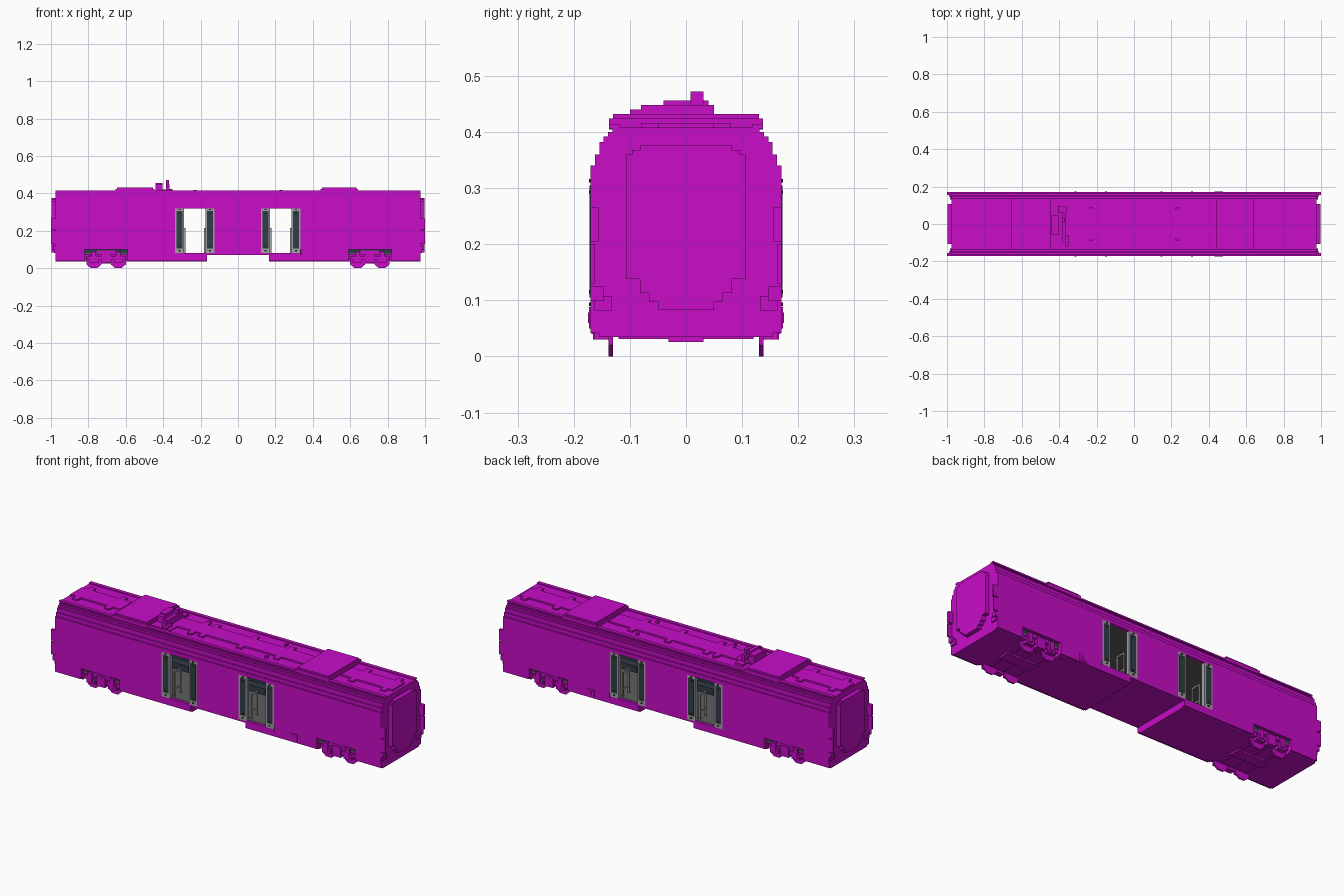
import bpy
import bmesh

default_cube = bpy.data.objects.get("Cube")
if default_cube:
    bpy.data.objects.remove(default_cube, do_unlink=True)


def make_material(name, red, green, blue):
    material = bpy.data.materials.new(name)
    material.use_nodes = True
    color = (red, green, blue, 1)
    material.diffuse_color = color
    shader = material.node_tree.nodes["Principled BSDF"]
    shader.inputs["Base Color"].default_value = color
    shader.inputs["Roughness"].default_value = 0.8
    return material


magenta = make_material("magenta", 0.58, 0.004, 0.58)
light_grey = make_material("light grey", 0.36, 0.36, 0.36)
floor_grey = make_material("floor grey", 0.11, 0.11, 0.11)
slate = make_material("dark slate", 0.03, 0.045, 0.065)
black = make_material("near black", 0.01, 0.01, 0.012)


def finish(bm, name, material):
    bmesh.ops.recalc_face_normals(bm, faces=bm.faces)
    mesh = bpy.data.meshes.new(name)
    bm.to_mesh(mesh)
    bm.free()
    mesh.materials.append(material)
    part = bpy.data.objects.new(name, mesh)
    bpy.context.collection.objects.link(part)
    return part


def boxes(name, material, blocks, mirror_x=False, mirror_y=False):
    """Join boxes, each given as an x range, a y range and a z range."""
    bm = bmesh.new()
    for x_range, y_range, z_range in blocks:
        for flip_x in ((1, -1) if mirror_x else (1,)):
            for flip_y in ((1, -1) if mirror_y else (1,)):
                ranges = ([flip_x * v for v in x_range],
                          [flip_y * v for v in y_range], z_range)
                verts = bmesh.ops.create_cube(bm, size=1)["verts"]
                for vert in verts:
                    for axis, (low, high) in enumerate(ranges):
                        vert.co[axis] = (low + high) / 2 + vert.co[axis] * (high - low)
    return finish(bm, name, material)


def extrude(name, material, outline, axis, start, end):
    """Extrude a flat outline along x (axis 0) or y (axis 1)."""
    bm = bmesh.new()
    rings = []
    for depth in (start, end):
        rings.append([bm.verts.new((depth, a, b) if axis == 0 else (a, depth, b))
                      for a, b in outline])
    bm.faces.new(rings[0])
    bm.faces.new(rings[1][::-1])
    count = len(outline)
    for i in range(count):
        j = (i + 1) % count
        bm.faces.new((rings[0][i], rings[0][j], rings[1][j], rings[1][i]))
    return finish(bm, name, material)


def mirrored(half):
    return half + [(-a, b) for a, b in reversed(half)]


# Main dimensions
end = 0.975
side = 0.17
lining = 0.155
sill = 0.08
lintel = 0.32
skirt = 0.042
bogie_x = 0.705
bay = (0.59, 0.82)
door_spans = [(-0.338, -0.125), (0.122, 0.335)]
solid_spans = [(-end, -0.338), (-0.125, 0.122), (0.335, end)]
full = (-end, end)
outer = (lining, side)
inner = (0.149, lining)

# Side walls, with door openings and cutouts above the bogies
walls = [(span, outer, (0.1, lintel)) for span in solid_spans]
walls += [(full, outer, (lintel, 0.34))]
walls += [((x0, x1), outer, (0.07, sill)) for x0, x1 in door_spans]
walls += [((-0.125, 0.122), outer, (0.07, 0.1))]
for sign in (1, -1):
    walls += [((sign * a, sign * b), outer, (skirt, 0.1))
              for a, b in ((bay[1], end), (0.338, bay[0]))]
    walls += [((sign * 0.165, sign * 0.338), outer, (skirt, 0.07))]
boxes("side_walls", magenta, walls, mirror_y=True)

# Stepped roof
steps = [(0.34, side), (0.36, 0.162), (0.382, 0.154), (0.392, 0.147),
         (0.4, 0.139), (0.408, 0.131)]
half, level = [(0.149, 0.328)], 0.328
for top, width in steps:
    half += [(width, level), (width, top)]
    level = top
extrude("roof", magenta, mirrored(half), 0, -end, end)
boxes("roof_edge_rails", magenta, [(full, (0.118, 0.137), (0.406, 0.414))], mirror_y=True)

# Raised roof strips with small side tabs
strips = [((-0.97, -0.67), (-0.05, 0.05)), ((-0.33, 0.43), (-0.05, 0.05)),
          ((0.65, 0.96), (-0.05, 0.05))]
strips += [((x - 0.015, x + 0.015), (-0.08, 0.08))
           for x in (-0.92, -0.73, -0.23, -0.17, 0.06, 0.28, 0.73, 0.92)]
boxes("roof_strips", magenta, [(x, y, (0.4, 0.416)) for x, y in strips])
boxes("roof_studs", magenta,
      [((x - 0.007, x + 0.007), (0.078, 0.092), (0.4, 0.418)) for x in (-0.23, 0.23)],
      mirror_y=True)

# Roof equipment housings
housings = []
for x0, x1 in ((-0.655, -0.447), (0.44, 0.642)):
    housings += [((x0, x1), (-0.137, 0.137), (0.404, 0.424)),
                 ((x0 + 0.008, x1 - 0.008), (-0.13, 0.13), (0.424, 0.432))]
boxes("roof_housings", magenta, housings)

# Folded current collector
boxes("current_collector", magenta, [
    ((-0.45, -0.33), (-0.11, 0.05), (0.404, 0.414)),
    ((-0.44, -0.405), (-0.06, 0.045), (0.41, 0.448)),
    ((-0.44, -0.405), (-0.04, 0.04), (0.448, 0.456)),
    ((-0.385, -0.365), (-0.1, 0.05), (0.412, 0.44)),
    ((-0.385, -0.365), (-0.08, 0.05), (0.44, 0.448)),
    ((-0.385, -0.368), (0.008, 0.031), (0.44, 0.472)),
    ((-0.37, -0.35), (-0.12, -0.06), (0.41, 0.424)),
    ((-0.405, -0.36), (0.06, 0.095), (0.4, 0.42))])

# Underframe: deep floor at both ends, shallow in the middle
boxes("underframe", magenta, [
    ((0.165, bay[0]), (-lining, lining), (0.035, 0.075)),
    ((bay[1], end), (-lining, lining), (0.035, 0.075)),
    (bay, (-0.125, 0.125), (0.035, 0.075)),
    (bay, (-lining, lining), (0.07, 0.076)),
    ((0.61, 0.8), (-0.031, 0.031), (0.026, 0.04))], mirror_x=True)
boxes("middle_floor", magenta, [((-0.17, 0.17), (-lining, lining), (0.07, 0.076))])
boxes("underframe_crossbars", magenta,
      [((x, x + 0.015), (-0.12, 0.12), (0.031, 0.04)) for x in (0.62, 0.695, 0.77)],
      mirror_x=True)
boxes("skirt_hatch", magenta,
      [((0.43, 0.475), (0.16, 0.173), (0.05, 0.088)),
       ((0.445, 0.46), (0.16, 0.175), (0.06, 0.078))], mirror_y=True)

# Bogie frames and wheels
frames = []
for offset in (-0.065, 0.065):
    x = bogie_x + offset
    frames += [((x - 0.024, x + 0.024), (0.135, 0.163), (0.03, 0.065)),
               ((x - 0.012, x + 0.012), (0.135, 0.168), (0.04, 0.09))]
frames += [((0.6, 0.81), (0.135, 0.158), (0.045, 0.065)),
           ((0.68, 0.73), (0.135, 0.166), (0.03, 0.085)),
           ((0.655, 0.755), (0.135, 0.16), (0.075, 0.095))]
boxes("bogie_frames", magenta, frames, mirror_x=True, mirror_y=True)
wheel_half = [(0.017, 0), (0.04, 0.02), (0.043, 0.055), (0.018, 0.072)]
for end_name, end_sign in (("left", 1), ("right", -1)):
    for axle_name, offset in (("inner", -0.065), ("outer", 0.065)):
        x = end_sign * (bogie_x + offset)
        outline = [(x + a, b) for a, b in mirrored(wheel_half)]
        for side_name, y in (("front", -0.134), ("back", 0.134)):
            extrude(f"{end_name}_{axle_name}_{side_name}_wheel", magenta,
                    outline, 1, y - 0.004, y + 0.004)

# End walls, gangways and corner fittings
boxes("end_walls", magenta, [((0.96, end), (-side, side), (skirt, 0.335))], mirror_x=True)
gangway_half = [(0.05, 0.083), (0.05, 0.098), (0.066, 0.098), (0.066, 0.113),
                (0.082, 0.113), (0.082, 0.138), (0.106, 0.138), (0.106, 0.36),
                (0.096, 0.36), (0.096, 0.368), (0.082, 0.368), (0.082, 0.376)]
for name, sign in (("left", 1), ("right", -1)):
    extrude(name + "_gangway", magenta, mirrored(gangway_half), 0, sign * 0.97, sign * 0.998)
boxes("corner_fittings", magenta, [
    ((0.97, 1), (0.163, side), (0.13, 0.2)),
    ((0.97, 1), (0.156, side), (0.205, 0.265)),
    ((0.97, 0.99), (0.146, side), (0.1, 0.125)),
    ((0.97, 0.984), (0.132, 0.163), (0.082, 0.108))], mirror_x=True, mirror_y=True)

# Interior lining, floor, ceiling and benches
boxes("interior_walls", slate, [(span, inner, (sill, lintel)) for span in solid_spans],
      mirror_y=True)
boxes("interior_ends", slate, [((0.95, 0.96), (-lining, lining), (sill, lintel))], mirror_x=True)
boxes("interior_floor", floor_grey, [((-0.96, 0.96), (-lining, lining), (0.076, 0.082))])
boxes("interior_ceiling", floor_grey, [((-0.96, 0.96), (-lining, lining), (lintel, 0.328))])
bench_spans = [(-0.9, -0.36), (-0.1, 0.1), (0.36, 0.9)]
boxes("benches", slate,
      [(span, (0.09, 0.149), (0.1, 0.135)) for span in bench_spans]
      + [(span, (0.132, 0.149), (0.135, 0.21)) for span in bench_spans], mirror_y=True)

# Open door leaves with glass, and handrails beside each opening
leaves, glass, latches, rails = [], [], [], []
for x0, x1 in door_spans:
    for a, b in ((x0, x0 + 0.05), (x1 - 0.05, x1)):
        leaves.append(((a, b), (0.15, side), (sill, lintel)))
        glass.append(((a + 0.009, b - 0.008), (side, 0.172), (0.105, 0.305)))
        glass.append(((a + 0.009, b - 0.008), (0.148, 0.15), (0.105, 0.305)))
        for z in (0.09, 0.112, 0.29, 0.31):
            latches.append(((a + 0.02, a + 0.03), (side, 0.173), (z, z + 0.006)))
    for x in (x0 + 0.05, x1 - 0.058):
        rails += [((x, x + 0.008), (0.085, 0.091), (sill, 0.215)),
                  ((x, x + 0.008), (0.135, 0.141), (sill, 0.215)),
                  ((x, x + 0.008), (0.085, 0.141), (0.207, 0.215)),
                  ((x, x + 0.008), (0.085, 0.141), (0.12, 0.128))]
boxes("door_leaves", light_grey, leaves, mirror_y=True)
boxes("door_glass", slate, glass, mirror_y=True)
boxes("door_latches", black, latches, mirror_y=True)
boxes("handrails", light_grey, rails, mirror_y=True)
